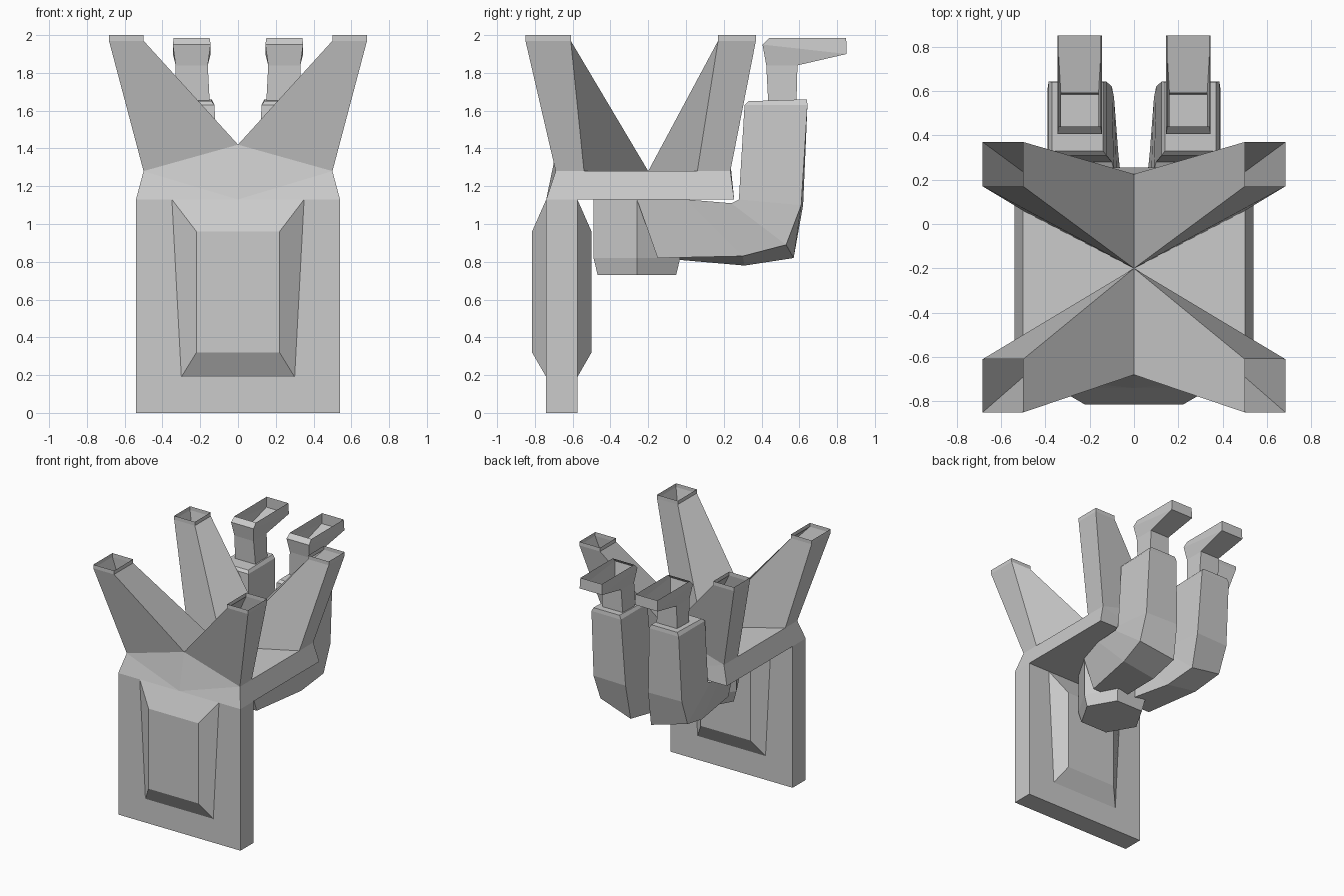
import bpy, bmesh, math

if "Cube" in bpy.data.objects:
    bpy.data.objects.remove(bpy.data.objects["Cube"])


def build(name, verts, faces, mirror=True):
    me = bpy.data.meshes.new(name)
    me.from_pydata(verts, [], faces)
    bm = bmesh.new()
    bm.from_mesh(me)
    bmesh.ops.recalc_face_normals(bm, faces=bm.faces)
    bm.to_mesh(me)
    bm.free()
    ob = bpy.data.objects.new(name, me)
    bpy.context.collection.objects.link(ob)
    if mirror:
        ob.modifiers.new("mirror", 'MIRROR')
    return ob


def loft(name, rings, cap_start=False, cap_end=False, mirror=True):
    n = len(rings[0])
    verts = [v for r in rings for v in r]
    faces = [(i * n + j, i * n + (j + 1) % n, (i + 1) * n + (j + 1) % n, (i + 1) * n + j)
             for i in range(len(rings) - 1) for j in range(n)]
    if cap_start:
        faces.append(tuple(range(n)))
    if cap_end:
        faces.append(tuple(range(len(verts) - n, len(verts))))
    return build(name, verts, faces, mirror)


# Front slab with a bevelled raised panel on both faces
def rect(xb, xt, y, z0, z1):
    return [(-xb, y, z0), (xb, y, z0), (xt, y, z1), (-xt, y, z1)]


loft("front_slab", [rect(.54, .54, -.74, 0, 1.13), rect(.54, .54, -.575, 0, 1.13)],
     True, True, False)
for name, y, out in (("front_panel", -.74, -.815), ("back_panel", -.575, -.50)):
    loft(name, [rect(.30, .35, y, .19, 1.13), rect(.22, .22, out, .32, .96)],
         False, True, False)

# Seat plate (half, mirrored), with peaked front and back edges
build("seat_plate",
      [(0, -.74, 1.13), (.54, -.74, 1.13), (.54, .255, 1.13), (0, .255, 1.13),
       (0, -.68, 1.42), (.5, -.69, 1.28), (.5, -.54, 1.28), (0, -.2, 1.28),
       (.5, .06, 1.28), (.5, .235, 1.28), (0, .225, 1.42)],
      [(0, 1, 2, 3), (0, 1, 5), (0, 5, 4), (1, 2, 9, 8, 6, 5), (2, 3, 9), (3, 10, 9),
       (6, 8, 7)])

# Four flaring corner horns, open at the top
for name, y_out, y_in, base_out, base_in, mid in (
        ("front_horn", -.85, -.61, -.69, -.54, -.68),
        ("back_horn", .37, .17, .235, .06, .225)):
    base = [(.5, base_out, 1.28), (0, mid, 1.42), (0, -.2, 1.28), (.5, base_in, 1.28)]
    rim = [[(.683, y_out, z), (.5, y_out, z), (.5, y_in, z), (.683, y_in, z)]
           for z in (1.97, 2.0)]
    loft(name, [base] + rim)

# Hexagonal hub under the seat
def hexagon(r, z):
    return [(r * math.cos(k * math.pi / 3), -.26 + r * math.sin(k * math.pi / 3), z)
            for k in range(6)]


loft("hub", [hexagon(.24, .73), hexagon(.265, .82), hexagon(.265, 1.13)],
     True, True, False)


# Bent arms: each section has an inner pair and an outer pair of (y, z) points
def section(xi, xo, low_in, low_out, top):
    return [(xi, *low_in), (xo, *low_out), (xo, *top), (xi, *top)]


loft("arm", [
    section(.02, .27, (-.15, .82), (-.15, .82), (-.26, 1.13)),
    section(.07, .35, (.31, .78), (.30, .83), (.0, 1.13)),
    section(.09, .385, (.57, .82), (.53, .89), (.24, 1.11)),
    section(.10, .39, (.62, 1.10), (.61, 1.10), (.28, 1.13)),
    section(.125, .385, (.643, 1.63), (.643, 1.63), (.31, 1.63)),
    section(.14, .37, (.64, 1.66), (.64, 1.66), (.33, 1.65)),
], True, True)


# Hooked hands, open on top
def hand_ring(xi, xo, back, front):
    return [(xi, *back), (xo, *back), (xo, *front), (xi, *front)]


loft("hand", [
    hand_ring(.15, .33, (.435, 1.65), (.585, 1.65)),
    hand_ring(.16, .33, (.425, 1.84), (.59, 1.84)),
    hand_ring(.145, .345, (.405, 1.95), (.85, 1.90)),
    hand_ring(.15, .34, (.44, 1.985), (.848, 1.985)),
])
